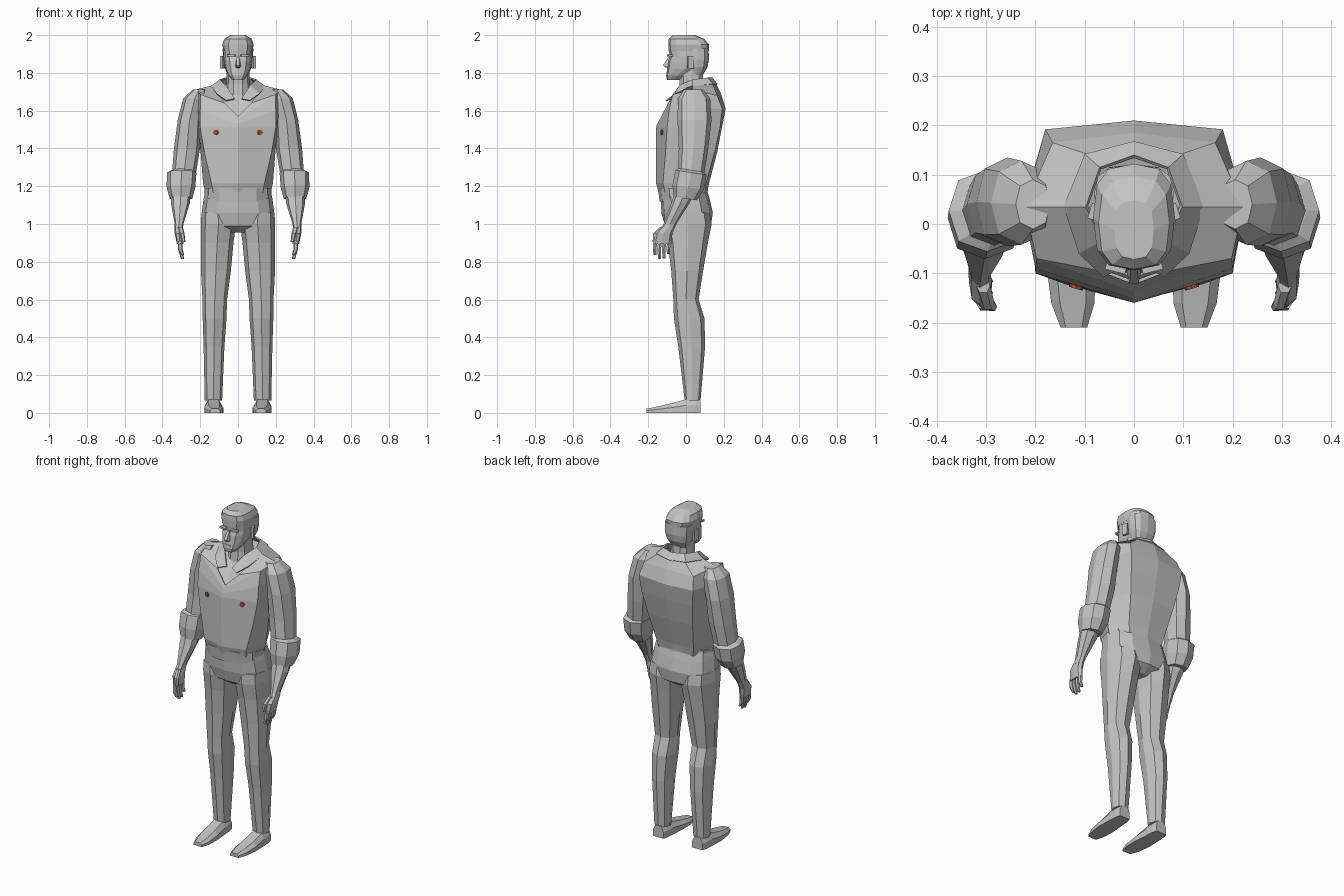
import bpy, bmesh, math
from mathutils import Vector


def material(name, rgb):
    m = bpy.data.materials.new(name)
    m.diffuse_color = (*rgb, 1)
    return m


GREY = material("plain_grey", (0.55, 0.55, 0.55))
RED = material("button_red", (0.42, 0.06, 0.03))


def finish(name, bm, mirror=False, mat=GREY):
    bmesh.ops.recalc_face_normals(bm, faces=bm.faces)
    me = bpy.data.meshes.new(name)
    bm.to_mesh(me)
    bm.free()
    me.materials.append(mat)
    ob = bpy.data.objects.new(name, me)
    bpy.context.collection.objects.link(ob)
    if mirror:
        mod = ob.modifiers.new("mirror", 'MIRROR')
        mod.use_mirror_merge = False
    return ob


def loft(name, rings, mirror=False, caps=(True, True), closed=True):
    """Skin a list of point rings with quads."""
    bm = bmesh.new()
    vr = [[bm.verts.new(p) for p in r] for r in rings]
    n = len(vr[0])
    for a, b in zip(vr, vr[1:]):
        for i in range(n if closed else n - 1):
            j = (i + 1) % n
            bm.faces.new((a[i], a[j], b[j], b[i]))
    if closed:
        for flag, r in zip(caps, (vr[0], vr[-1])):
            if flag:
                bm.faces.new(r)
    return finish(name, bm, mirror)


def oval(z, cx, cy, rx, ry, n=8, p=0.85, tilt=0):
    """Rounded-square cross-section around a vertical axis."""
    pts = []
    for i in range(n):
        a = 2 * math.pi * i / n
        c, s = math.cos(a), math.sin(a)
        x = rx * math.copysign(abs(c) ** p, c)
        y = ry * math.copysign(abs(s) ** p, s)
        pts.append((cx + x, cy + y, z + tilt * y))
    return pts


def tube(name, rows, mirror=True, **kw):
    return loft(name, [oval(*r, **kw) for r in rows], mirror)


def full(half):
    """Complete a right-hand half ring (front centre to back centre)."""
    return half + [(-x, y, z) for x, y, z in reversed(half[1:-1])]


# Sweater: front centre, front corner, side, back corner, back centre
def body_ring(z, f, c, s, b, k):
    return [(0, f, z), (*c, z), (*s, z), (*b, z), (0, k, z)]


neck_hole = [(0, -.122, 1.57), (.07, -.095, 1.64), (.13, .035, 1.735),
             (.09, .14, 1.742), (0, .162, 1.738)]
sweater = [
    body_ring(1.165, -.145, (.13, -.11), (.172, 0), (.115, .1), .112),
    body_ring(1.215, -.158, (.14, -.122), (.185, 0), (.125, .107), .122),
    body_ring(1.38, -.16, (.178, -.108), (.198, .01), (.15, .152), .165),
    body_ring(1.51, -.16, (.2, -.1), (.21, .03), (.17, .18), .19),
    [(0, -.152, 1.53), (.2, -.09, 1.6), (.225, .035, 1.61), (.18, .192, 1.61), (0, .21, 1.61)],
    [(0, -.137, 1.555), (.198, -.07, 1.685), (.222, .035, 1.712), (.165, .165, 1.68), (0, .185, 1.69)],
    neck_hole,
]
loft("sweater", [full(r) for r in sweater], caps=(True, False))

# Shirt seen in the V opening, and its hem below the sweater
inner = [(x * .99, y * .97 + .002, z - .006) for x, y, z in neck_hole]
base = [(0, -.045, 1.68), (.045, -.025, 1.695), (.065, .035, 1.71), (.045, .08, 1.715), (0, .1, 1.715)]
loft("shirt_front", [full(inner), full(base)], caps=(False, False))
tube("shirt_hem", [(1.12, 0, -.014, .174, .126), (1.19, 0, -.016, .178, .132)], False, n=12)

# Turned-down collar
top = [(.018, -.085, 1.665), (.065, -.035, 1.735), (.098, .035, 1.765), (.07, .115, 1.775), (0, .14, 1.775)]
low = [(.062, -.108, 1.655), (.112, -.06, 1.69), (.143, .035, 1.73), (.1, .142, 1.742), (0, .168, 1.74)]
collar = loft("collar", [top, low], True, closed=False)
collar.modifiers.new("thickness", 'SOLIDIFY').thickness = .008

# Sleeves, rolled cuffs and forearms
tube("sleeve", [(1.712, .205, .04, .035, .05), (1.665, .228, .043, .062, .085),
                (1.55, .257, .045, .062, .09), (1.4, .27, .04, .069, .078),
                (1.26, .287, .025, .063, .07)])
tube("cuff", [(1.285, .29, .027, .06, .066), (1.272, .298, .027, .078, .083),
              (1.195, .302, .012, .076, .083), (1.135, .302, -.005, .06, .062)], tilt=-.15)
tube("forearm", [(1.2, .302, .005, .055, .055), (1.11, .305, -.03, .05, .048),
                 (1.0, .312, -.085, .023, .034), (.97, .314, -.1, .022, .036)])

# Hands
tube("palm", [(.99, .314, -.09, .022, .034), (.95, .312, -.118, .023, .046),
              (.895, .306, -.126, .018, .048)])
for i, tip in enumerate((.835, .815, .818, .84)):
    y = -.162 + i * .024
    tube("finger", [(.91, .307, y, .013, .011), (.865, .305, y - .004, .012, .011),
                    (tip, .294, y - .002, .008, .008)], n=6)
tube("thumb", [(.985, .306, -.125, .014, .016), (.95, .296, -.16, .013, .015),
               (.905, .287, -.168, .009, .01)], n=6)

# Trousers
tube("trouser_hips", [(1.185, 0, -.01, .172, .12), (1.13, 0, -.004, .183, .13),
                      (1.06, 0, .006, .192, .136), (.99, 0, .01, .19, .122),
                      (.955, 0, .01, .1, .07)], False, n=12, p=.8)
tube("trouser_leg", [(1.06, .105, .006, .088, .12), (1.0, .104, .01, .093, .126),
                     (.9, .11, .01, .086, .106), (.75, .117, .006, .079, .084),
                     (.6, .123, 0, .065, .067), (.5, .124, .017, .063, .081),
                     (.35, .127, .03, .055, .071), (.065, .13, .035, .046, .042)])


# Shoes, skinned from heel to toe
def shoe_ring(y, cx, w, h):
    return [(cx - w, y, 0), (cx - w, y, h * .55), (cx - w * .6, y, h),
            (cx + w * .6, y, h), (cx + w, y, h * .55), (cx + w, y, 0)]


loft("shoe", [shoe_ring(*r) for r in ((.078, .13, .034, .07), (.05, .13, .042, .075),
     (0, .13, .045, .072), (-.08, .128, .05, .05), (-.16, .124, .044, .032),
     (-.21, .122, .027, .022))], True)

# Neck, head and short hair
tube("neck", [(1.66, 0, .03, .07, .075), (1.74, 0, .03, .062, .066),
              (1.83, 0, .025, .06, .065)], False, n=10)
tube("head", [(1.762, 0, -.065, .03, .035), (1.785, 0, -.045, .05, .06),
              (1.82, 0, -.008, .066, .092), (1.86, 0, .008, .073, .104),
              (1.885, 0, .014, .076, .1), (1.93, 0, .014, .076, .105)], False, n=12, p=.75)
tube("hair", [(1.915, 0, .014, .077, .107), (1.95, 0, .014, .083, .108),
              (1.98, 0, .002, .072, .094), (2.0, 0, -.012, .04, .06)], False, n=12, p=.7)
back_rows = [(1.79, 0, .055, .055, .035), (1.83, 0, .06, .072, .054),
             (1.87, 0, .06, .08, .061), (1.93, 0, .06, .081, .06)]
tube("back_hair", back_rows, False, n=12, p=.7)

# Nose, brows, lips and ears
loft("nose", [[(-.007, -.092, 1.885), (.007, -.092, 1.885), (.007, -.08, 1.885), (-.007, -.08, 1.885)],
              [(-.009, -.122, 1.84), (.009, -.122, 1.84), (.017, -.085, 1.835), (-.017, -.085, 1.835)],
              [(-.007, -.11, 1.828), (.007, -.11, 1.828), (.013, -.085, 1.826), (-.013, -.085, 1.826)]])


def block(name, centre, size, mirror=False, spin=0):
    bm = bmesh.new()
    bmesh.ops.create_cube(bm, size=1)
    for v in bm.verts:
        x, y, z = (v.co[i] * size[i] for i in range(3))
        c, s = math.cos(spin), math.sin(spin)
        v.co = Vector((c * x - s * y, s * x + c * y, z)) + Vector(centre)
    return finish(name, bm, mirror)


block("brow", (.036, -.086, 1.893), (.042, .022, .01), True, .25)
block("lips", (0, -.096, 1.803), (.036, .014, .007))
block("ear", (.083, .025, 1.856), (.014, .032, .066), True, .3)

# Chest buttons
bm = bmesh.new()
bmesh.ops.create_cone(bm, cap_ends=True, segments=8, radius1=.0145, radius2=.0145, depth=.009)
ca, sa = math.cos(.29), math.sin(.29)
for v in bm.verts:
    x, y, z = v.co.x, v.co.z, v.co.y
    v.co = Vector((.117 + ca * x - sa * y, -.127 + sa * x + ca * y, 1.485 + z))
finish("chest_button", bm, True, RED)
